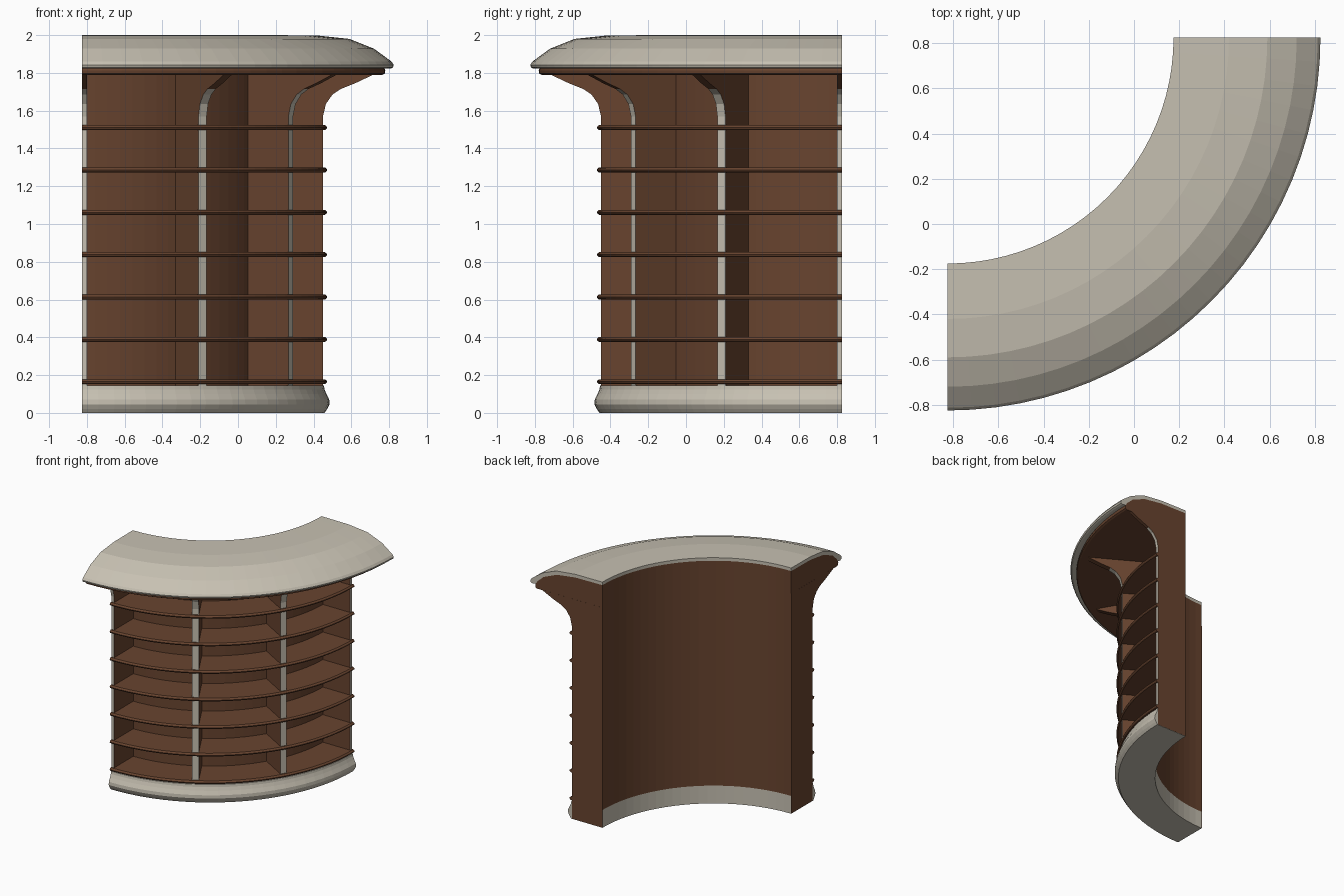
import bpy, bmesh, math

if "Cube" in bpy.data.objects:
    bpy.data.objects.remove(bpy.data.objects["Cube"])

CX, CY = -0.825, 0.825     # centre of the quarter ring
SEG = 24


def material(name, col):
    m = bpy.data.materials.new(name)
    m.diffuse_color = (*col, 1)
    m.use_nodes = True
    m.node_tree.nodes["Principled BSDF"].inputs["Base Color"].default_value = m.diffuse_color
    return m


cream = material("warm_cream", (0.57, 0.53, 0.445))
brown = material("wood_brown", (0.138, 0.057, 0.028))


def finish(bm, name, mats):
    bmesh.ops.recalc_face_normals(bm, faces=bm.faces)
    me = bpy.data.meshes.new(name)
    bm.to_mesh(me)
    bm.free()
    for m in mats:
        me.materials.append(m)
    ob = bpy.data.objects.new(name, me)
    bpy.context.collection.objects.link(ob)
    return ob


def sweep(name, profile, mat):
    """Closed (radius, z) profile swept through the quarter turn, capped ends."""
    bm = bmesh.new()
    rings = []
    for i in range(SEG + 1):
        a = -math.pi / 2 * (1 - i / SEG)
        rings.append([bm.verts.new((CX + r * math.cos(a), CY + r * math.sin(a), z))
                      for r, z in profile])
    n = len(profile)
    for r0, r1 in zip(rings, rings[1:]):
        for k in range(n):
            j = (k + 1) % n
            bm.faces.new((r0[k], r0[j], r1[j], r1[k]))
    bm.faces.new(rings[0])
    bm.faces.new(rings[-1])
    return finish(bm, name, [mat])


def divider(name, deg, t0, t1, profile):
    """Upright panel; its outer edge below the flare is a cream strip."""
    a = math.radians(deg)
    c, s = math.cos(a), math.sin(a)
    bm = bmesh.new()
    sides = [[bm.verts.new((CX + r * c - t * s, CY + r * s + t * c, z))
              for r, z in profile] for t in (t0, t1)]
    bm.faces.new(sides[0])
    bm.faces.new(sides[1])
    n = len(profile)
    for k in range(n):
        j = (k + 1) % n
        f = bm.faces.new((sides[0][k], sides[0][j], sides[1][j], sides[1][k]))
        (ra, za), (rb, zb) = profile[k], profile[j]
        if min(ra, rb) > 1.26 and max(za, zb) < 1.72:
            f.material_index = 1
    return finish(bm, name, [brown, cream])


# rounded base moulding
sweep("base_moulding", [(1.0, 0), (1.283, 0), (1.297, 0.02), (1.31, 0.045), (1.308, 0.07),
                        (1.293, 0.1), (1.283, 0.125), (1.28, 0.145), (1.0, 0.145)], cream)

# curved back wall
sweep("back_wall", [(1.0, 0.145), (1.03, 0.145), (1.03, 1.8), (1.0, 1.8)], brown)

# shelves with rounded noses
for i in range(7):
    z = 0.165 + i * 0.2242
    h = 0.013
    sweep(f"shelf_{i + 1}", [(1.02, z - h), (1.286, z - h), (1.294, z - h / 2), (1.297, z),
                             (1.294, z + h / 2), (1.286, z + h), (1.02, z + h)], brown)

# dividers flaring out under the counter
outer = [(1.275, 1.57), (1.29, 1.635), (1.325, 1.685), (1.37, 1.715), (1.445, 1.745), (1.545, 1.792)]
end_profile = [(1.0, 0.002), (1.275, 0.002)] + outer + [(1.0, 1.792)]
mid_profile = [(1.01, 0.13), (1.275, 0.13)] + outer + [(1.01, 1.792)]
divider("end_panel_left", -90, -0.0006, 0.025, end_profile)
divider("divider_left", -60, -0.025, 0.025, mid_profile)
divider("divider_right", -30, -0.025, 0.025, mid_profile)
divider("end_panel_right", 0, -0.025, 0.0006, end_profile)

# brown counter core and the cream counter top over it
under = [(1.60, 1.825), (1.585, 1.85), (1.53, 1.9), (1.41, 1.95), (1.245, 1.972), (1.0, 1.975)]
sweep("counter_core", [(1.0, 1.79), (1.59, 1.79), (1.603, 1.797), (1.605, 1.812)] + under, brown)
sweep("counter_top", [(1.0, 2.0), (1.245, 1.998), (1.415, 1.98), (1.545, 1.928), (1.638, 1.86),
                      (1.65, 1.842), (1.645, 1.828), (1.632, 1.822)] + under, cream)
